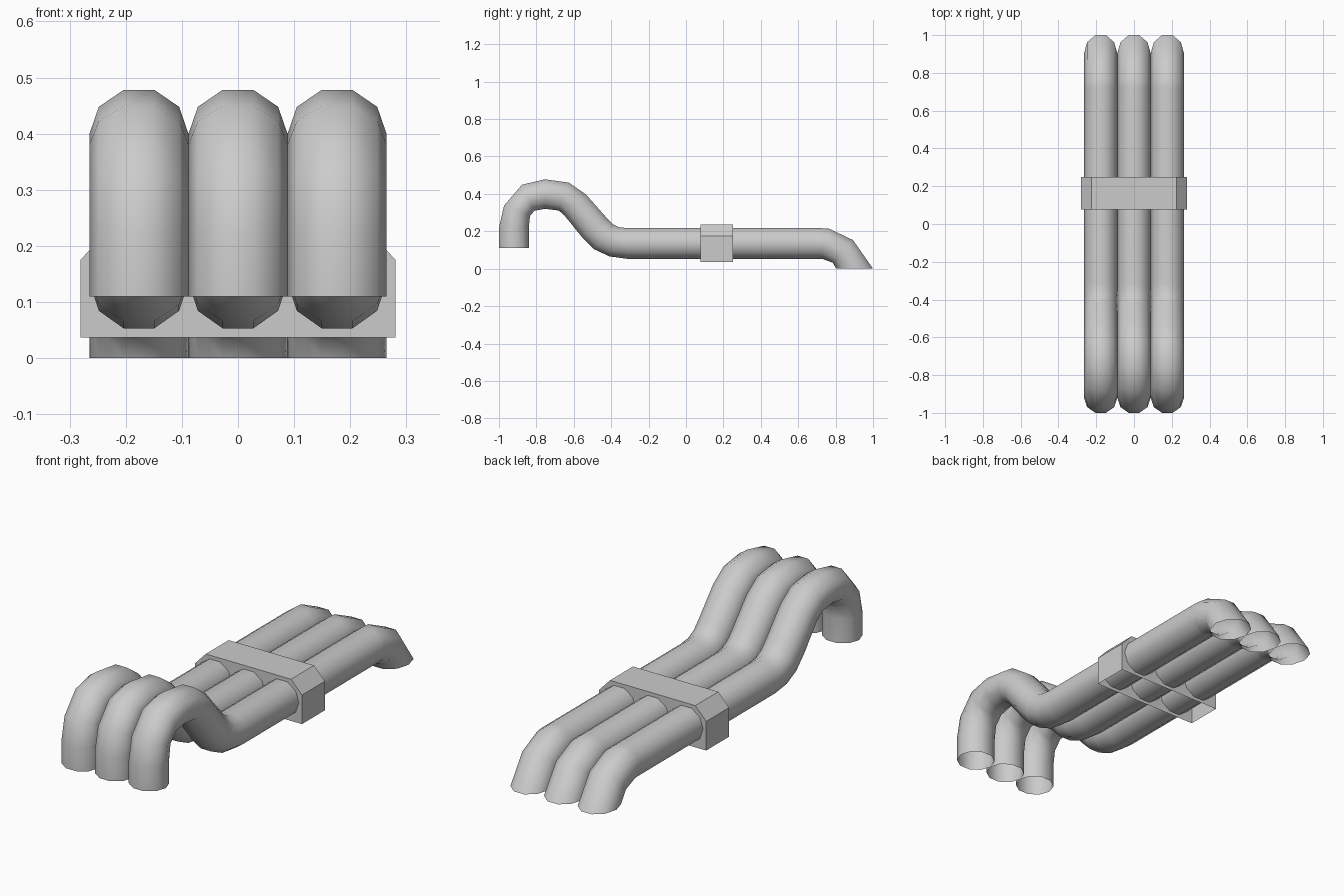
import bpy, math

if "Cube" in bpy.data.objects:
    bpy.data.objects.remove(bpy.data.objects["Cube"])

SIDES = 10
RADIUS = 0.0885
SPACING = 0.1765

# Side path of a pipe: outer (y, z) and inner (y, z) edge at each ring
PATH = [
    (-1.0, .11, -.84, .11),
    (-1.0, .22, -.84, .225),
    (-.973, .337, -.834, .283),
    (-.877, .449, -.81, .31),
    (-.754, .478, -.754, .32),
    (-.626, .46, -.68, .311),
    (-.535, .397, -.65, .285),
    (-.42, .267, -.557, .17),
    (-.39, .237, -.493, .105),
    (-.36, .222, -.41, .066),
    (-.315, .217, -.315, .053),
    (.72, .217, .715, .053),
    (.765, .214, .73, .052),
    (.893, .153, .785, .032),
    (1.0, 0, .803, 0),
]


def make_mesh(name, verts, faces):
    mesh = bpy.data.meshes.new(name)
    mesh.from_pydata(verts, [], faces)
    mesh.update()
    return mesh


def add_object(name, mesh, x=0.0):
    obj = bpy.data.objects.new(name, mesh)
    obj.location.x = x
    bpy.context.collection.objects.link(obj)
    return obj


def pipe_mesh():
    verts, faces = [], []
    for yo, zo, yi, zi in PATH:
        for k in range(SIDES):
            a = math.tau * k / SIDES
            t = math.sin(a) / math.sin(math.radians(72)) / 2
            verts.append((RADIUS * math.cos(a),
                          (yo + yi) / 2 + t * (yo - yi),
                          (zo + zi) / 2 + t * (zo - zi)))
    for r in range(len(PATH) - 1):
        for k in range(SIDES):
            a, b = r * SIDES + k, r * SIDES + (k + 1) % SIDES
            faces.append((a, a + SIDES, b + SIDES, b))
    mesh = make_mesh("pipe", verts, faces)
    for p in mesh.polygons:
        p.use_smooth = True
    return mesh


# Three open-ended pipes side by side
shared = pipe_mesh()
for i, side in enumerate(("left", "middle", "right")):
    add_object(side + "_pipe", shared, (i - 1) * SPACING)

# Chamfered clamp, open underneath
profile = [(-.281, .037), (.281, .037), (.281, .175),
           (.224, .235), (-.224, .235), (-.281, .175)]
n = len(profile)
verts = [(x, y, z) for y in (.078, .25) for x, z in profile]
faces = [tuple(range(n)), tuple(reversed(range(n, 2 * n)))]
for i in range(1, n):
    j = (i + 1) % n
    faces.append((i, i + n, j + n, j))
add_object("clamp", make_mesh("clamp", verts, faces))
